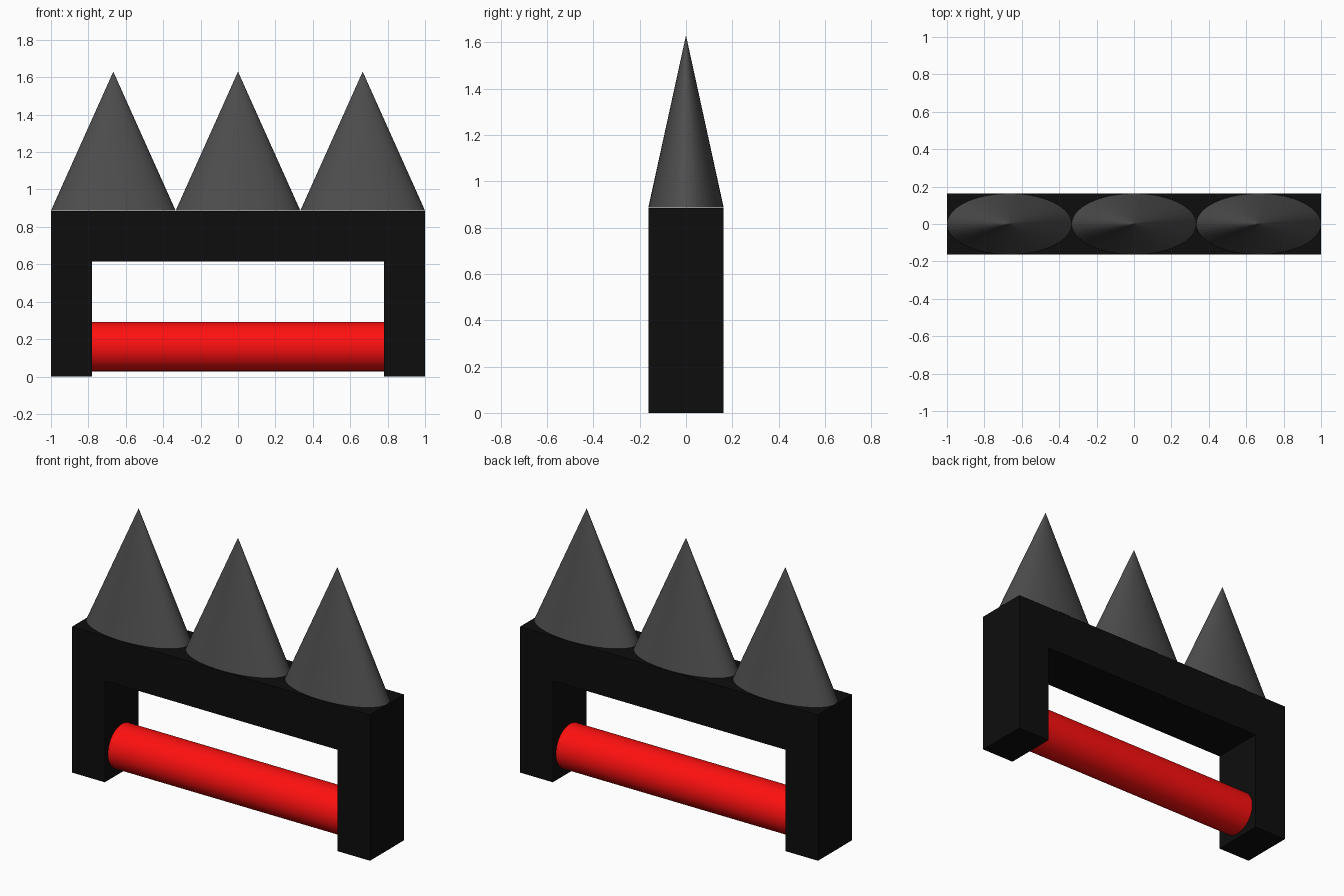
import bpy, bmesh, math

if "Cube" in bpy.data.objects:
    bpy.data.objects.remove(bpy.data.objects["Cube"])

DEPTH = 0.325


def material(name, rgb):
    m = bpy.data.materials.new(name)
    m.diffuse_color = (*rgb, 1)
    m.use_nodes = True
    m.node_tree.nodes["Principled BSDF"].inputs["Base Color"].default_value = m.diffuse_color
    return m


black = material("black", (0.004, 0.004, 0.004))
grey = material("dark_grey", (0.075, 0.075, 0.075))
red = material("red", (1.0, 0.005, 0.005))


def finish(obj, name, mat):
    obj.name = name
    obj.data.materials.append(mat)


# Frame: an upside-down U profile extruded through the depth
profile = [(-1, 0), (-0.78, 0), (-0.78, 0.615), (0.78, 0.615),
           (0.78, 0), (1, 0), (1, 0.885), (-1, 0.885)]
bm = bmesh.new()
face = bm.faces.new([bm.verts.new((x, -DEPTH / 2, z)) for x, z in profile])
new = bmesh.ops.extrude_face_region(bm, geom=[face])["geom"]
bmesh.ops.translate(bm, vec=(0, DEPTH, 0),
                    verts=[v for v in new if isinstance(v, bmesh.types.BMVert)])
bmesh.ops.recalc_face_normals(bm, faces=bm.faces)
mesh = bpy.data.meshes.new("frame")
bm.to_mesh(mesh)
bm.free()
frame = bpy.data.objects.new("frame", mesh)
bpy.context.collection.objects.link(frame)
finish(frame, "frame", black)

# Spikes: three oval cones standing just clear of the frame, flat faces up to the tip
for i in (-1, 0, 1):
    bpy.ops.mesh.primitive_cone_add(vertices=64, radius1=1, radius2=0, depth=0.743,
                                    location=(i * 2 / 3, 0, 0.887 + 0.743 / 2))
    spike = bpy.context.object
    spike.scale = (1 / 3, DEPTH / 2, 1)
    bpy.ops.object.transform_apply(location=False, rotation=False, scale=True)
    finish(spike, f"spike_{i + 2}", grey)

# Crossbar between the legs
bpy.ops.mesh.primitive_cylinder_add(vertices=64, radius=0.132, depth=1.56,
                                    location=(0, 0, 0.16), rotation=(0, math.pi / 2, 0))
bpy.ops.object.shade_smooth_by_angle(angle=math.radians(30))
finish(bpy.context.object, "crossbar", red)
